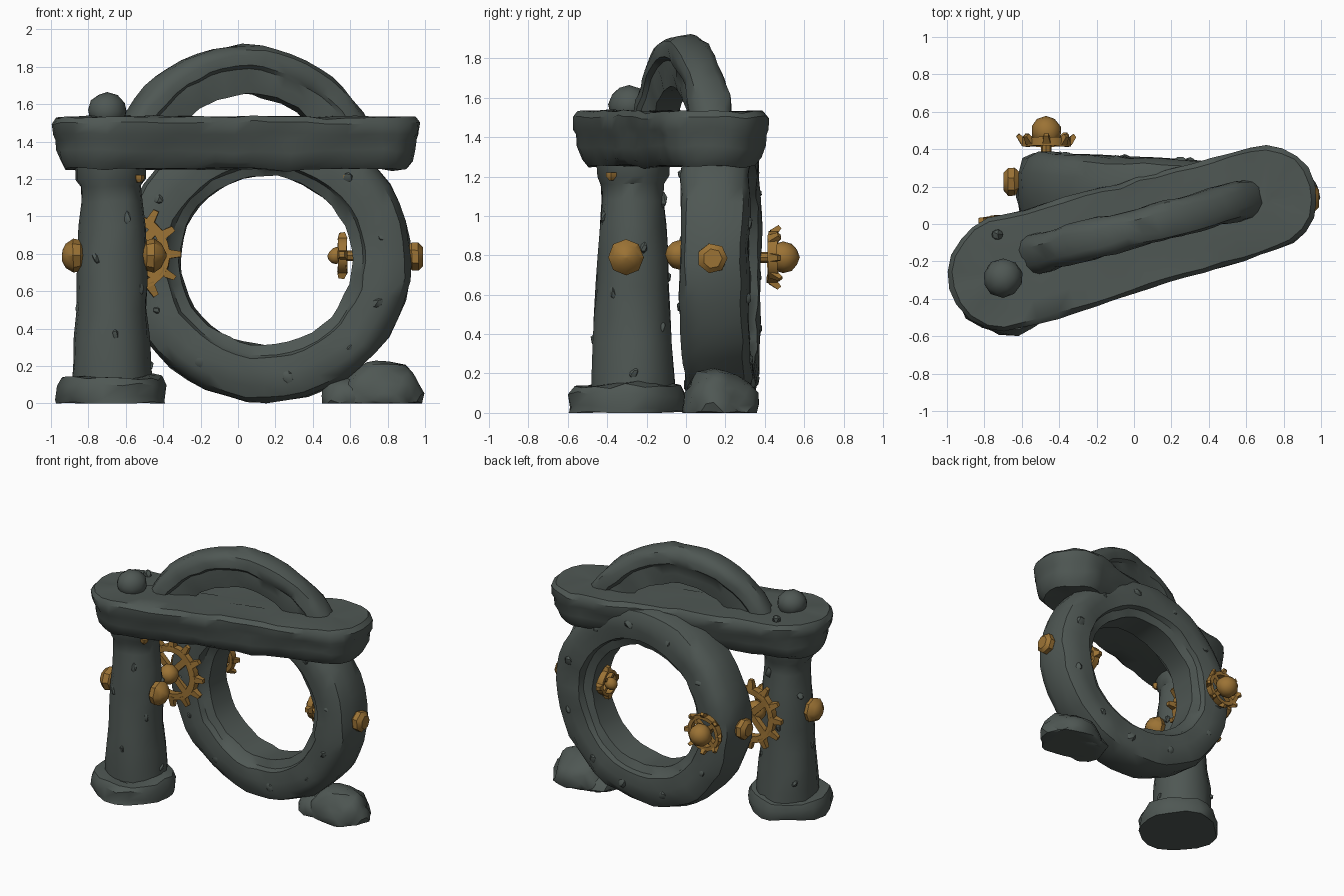
import bpy, bmesh, math, random
from mathutils import Vector, Matrix, noise

random.seed(4)
if "Cube" in bpy.data.objects:
    bpy.data.objects.remove(bpy.data.objects["Cube"], do_unlink=True)


def material(name, rgb):
    m = bpy.data.materials.new(name)
    m.use_nodes = True
    m.diffuse_color = (*rgb, 1)
    m.node_tree.nodes["Principled BSDF"].inputs["Base Color"].default_value = (*rgb, 1)
    return m


STONE = material("weathered stone", (0.078, 0.096, 0.088))
BRASS = material("old brass", (0.33, 0.17, 0.035))


def finish(bm, name, mat, rough=0.0, matrix=Matrix()):
    """Place the mesh, weather its surface and make an object of it."""
    bm.transform(matrix)
    for v in bm.verts:
        v.co += noise.noise_vector(v.co * 6) * rough
        v.co += noise.noise_vector(v.co * 17) * rough * 0.6
        v.co.z = max(v.co.z, 0)
    bmesh.ops.recalc_face_normals(bm, faces=bm.faces)
    mesh = bpy.data.meshes.new(name)
    bm.to_mesh(mesh)
    bm.free()
    mesh.materials.append(mat)
    ob = bpy.data.objects.new(name, mesh)
    bpy.context.collection.objects.link(ob)
    bpy.ops.object.select_all(action='DESELECT')
    ob.select_set(True)
    bpy.context.view_layer.objects.active = ob
    bpy.ops.object.shade_smooth_by_angle(angle=math.radians(38))


def loft(bm, rows, cap=True):
    """Join closed rows of points into a skin."""
    loops = [[bm.verts.new(p) for p in row] for row in rows]
    n = len(loops[0])
    for a, b in zip(loops, loops[1:]):
        for i in range(n):
            bm.faces.new((a[i], a[(i + 1) % n], b[(i + 1) % n], b[i]))
    if cap:
        bm.faces.new(loops[0])
        bm.faces.new(loops[-1])
    return loops


def sweep(bm, profile, start, end, steps):
    """Sweep (radius, depth) points about the y axis."""
    full = end - start > 6.28
    rows = []
    for i in range(steps + (not full)):
        a = start + (end - start) * i / steps
        rows.append([(r * math.cos(a), h, r * math.sin(a)) for r, h in profile])
    loops = loft(bm, rows, cap=not full)
    if full:
        a, b = loops[-1], loops[0]
        for i in range(len(a)):
            j = (i + 1) % len(a)
            bm.faces.new((a[i], a[j], b[j], b[i]))


def turned(name, loc, profile, mat, sides, rough=0.0, axis=(0, 0, 1)):
    """Lathe (radius, height) points along an axis."""
    bm = bmesh.new()
    loft(bm, [[(r * math.cos(math.tau * i / sides), r * math.sin(math.tau * i / sides), h)
               for i in range(sides)] for r, h in profile])
    turn = Vector(axis).to_track_quat('Z', 'Y').to_matrix().to_4x4()
    finish(bm, name, mat, rough, Matrix.Translation(loc) @ turn)


def rock(name, loc, size, rough, detail=2):
    bm = bmesh.new()
    bmesh.ops.create_icosphere(bm, subdivisions=detail, radius=1)
    finish(bm, name, STONE, rough, Matrix.Translation(loc) @ Matrix.Diagonal((*size, 1)))


def gear(name, loc, axis, radius, teeth, hub, thick, splay=0.0, width=0.16):
    """Wheel with tapered teeth, spokes and a faceted hub, facing along axis."""
    bm = bmesh.new()
    t = thick / 2
    sweep(bm, [(radius * 0.68, -t), (radius * 0.87, -t), (radius * 0.87, t), (radius * 0.68, t)],
          0, math.tau, 20)
    for i in range(teeth):
        m = (Matrix.Rotation(math.tau * i / teeth, 4, 'Y')
             @ Matrix.Translation((radius * 0.8, 0, 0))
             @ Matrix.Rotation(-splay, 4, 'Z')
             @ Matrix.Translation((radius * 0.15, 0, 0))
             @ Matrix.Rotation(math.pi / 2, 4, 'Y') @ Matrix.Rotation(math.pi / 4, 4, 'Z'))
        bmesh.ops.create_cone(bm, cap_ends=True, segments=4, radius1=radius * width,
                              radius2=radius * width * 0.55, depth=radius * 0.34, matrix=m)
    for i in range(4):
        m = (Matrix.Rotation(math.tau * (i + 0.5) / 4, 4, 'Y')
             @ Matrix.Translation((radius * 0.4, 0, 0))
             @ Matrix.Diagonal((radius * 0.8, thick * 0.8, radius * 0.2, 1)))
        bmesh.ops.create_cube(bm, size=1, matrix=m)
    bmesh.ops.create_icosphere(bm, subdivisions=2, radius=hub,
                               matrix=Matrix.Translation((0, -hub * 0.7, 0)))
    turn = Vector(axis).to_track_quat('-Y', 'Z').to_matrix().to_4x4()
    finish(bm, name, BRASS, 0.008, Matrix.Translation(loc) @ turn)


# Big standing stone ring, stepped on both faces
half = [(0.452, 0.10), (0.505, 0.125), (0.52, 0.165), (0.60, 0.175), (0.675, 0.17),
        (0.73, 0.14), (0.755, 0.06)]
bm = bmesh.new()
sweep(bm, [(r, -h) for r, h in half] + half[::-1], 0, math.tau, 44)
RING = (Matrix.Translation((0.15, 0.175, 0.762)) @ Matrix.Rotation(-0.05, 4, 'Z')
        @ Matrix.Diagonal((1.03, 1, 1, 1)))
finish(bm, "stone_ring", STONE, 0.015, RING)

# Chipped flakes on both faces of the ring
for side in (-1, 1):
    for i in range(11):
        a = math.tau * (i + random.uniform(0.2, 0.7)) / 11
        s = random.uniform(0.025, 0.045)
        rock("ring_flake", RING @ Vector((0.63 * math.cos(a), side * 0.165, 0.63 * math.sin(a))),
             (s, 0.022, s), 0.02, 1)

# Tapered pillar with its foot
PILLAR = (-0.675, -0.27, 0)
turned("pillar", PILLAR, [(0.215, 0.08), (0.21, 0.2), (0.205, 0.35), (0.195, 0.5), (0.188, 0.65),
                          (0.18, 0.8), (0.173, 0.95), (0.163, 1.08), (0.163, 1.16),
                          (0.185, 1.2), (0.19, 1.3)], STONE, 18, 0.015)
turned("pillar_foot", (-0.675, -0.305, 0), [(0.285, 0), (0.29, 0.03), (0.295, 0.09), (0.27, 0.13),
                                            (0.2, 0.145)], STONE, 18, 0.03)

# Chipped flakes around the pillar
for i in range(12):
    a, z = i * 2.4, 0.2 + i * 0.08
    r = 0.207 - 0.04 * z
    rock("pillar_flake", (PILLAR[0] + r * math.cos(a), PILLAR[1] + r * math.sin(a), z),
         (0.022, 0.022, 0.035), 0.02, 1)


# Long lintel slab with round ends
def capsule(inset, z):
    a, b = Vector((-0.69, -0.265)), Vector((0.695, 0.135))
    lean = (b - a).angle_signed(Vector((1, 0)))
    pts = []
    for start, stop, r, turn in ((a, b, 0.305, math.pi / 2), (b, a, 0.285, -math.pi / 2)):
        for i in range(11):
            t = lean + turn + math.pi * i / 10
            pts.append((*(start + Vector((math.cos(t), math.sin(t))) * (r - inset)), z))
        end_r = 0.285 if start == a else 0.305
        off = Vector((math.cos(t), math.sin(t)))
        for i in range(1, 14):
            k = i / 14
            pts.append((*(start.lerp(stop, k) + off * (r + (end_r - r) * k - inset)), z))
    return pts


bm = bmesh.new()
loft(bm, [capsule(*p) for p in [(0.2, 1.255), (0.075, 1.255), (0.045, 1.29), (0.025, 1.35),
                                (0.02, 1.41), (0.005, 1.44), (0, 1.5), (0.025, 1.53),
                                (0.12, 1.53), (0.24, 1.53)]])
finish(bm, "lintel", STONE, 0.016)

# Half arch standing on the lintel, with a shallow raised rim
half = [(0.5, 0.07), (0.57, 0.08), (0.63, 0.08), (0.65, 0.1), (0.70, 0.1), (0.735, 0.085),
        (0.76, 0.045)]
bm = bmesh.new()
sweep(bm, [(r, -h) for r, h in half] + half[::-1], 0.22, math.pi - 0.22, 24)
finish(bm, "top_arch", STONE, 0.016,
       Matrix.Translation((0.035, -0.015, 1.155)) @ Matrix.Rotation(0.255, 4, 'Z'))

# Loose rocks
rock("lintel_knob", (-0.70, -0.29, 1.565), (0.105, 0.105, 0.1), 0.008)
rock("lintel_pebble", (-0.73, -0.06, 1.54), (0.035, 0.03, 0.035), 0.01, 1)
rock("ring_boulder", (0.745, 0.165, 0.05), (0.24, 0.2, 0.165), 0.035, 3)
rock("ring_boulder_toe", (0.6, 0.15, 0.03), (0.17, 0.17, 0.12), 0.03)

# Brass bolts on the pillar and the ring
bulb = [(0.04, -0.06), (0.05, 0), (0.082, 0.02), (0.092, 0.06), (0.065, 0.1), (0.03, 0.12)]
cap = [(0.05, -0.03), (0.078, 0.0), (0.078, 0.035), (0.05, 0.06)]
turned("pillar_bolt_outer", (-0.82, -0.30, 0.79), bulb, BRASS, 8, 0.005, (-1, 0, 0))
turned("pillar_bolt_inner", (-0.51, -0.305, 0.79), bulb + [(0.008, 0.13)], BRASS, 8, 0.005, (1, 0, 0))
turned("ring_bolt_left", (0.93, 0.135, 0.785), cap, BRASS, 7, 0.004, (1, 0, 0))
turned("ring_bolt_right", (-0.64, 0.23, 0.785), cap, BRASS, 7, 0.004, (-1, 0, 0))

# Brass gears and their axles
gear("front_gear", (-0.57, 0.02, 0.80), (0, -1, 0), 0.235, 12, 0.075, 0.05)
gear("back_gear", (-0.47, 0.44, 0.79), (0, 1, 0), 0.15, 8, 0.08, 0.05, 0.8, 0.2)
gear("inner_gear", (0.56, 0.16, 0.79), (-1, 0, 0), 0.11, 4, 0.045, 0.045, 0.15, 0.34)
axle = [(0.028, 0), (0.028, 0.12)]
turned("back_axle", (-0.47, 0.34, 0.79), axle, BRASS, 8, 0, (0, 1, 0))
turned("inner_axle", (0.66, 0.16, 0.79), axle, BRASS, 8, 0, (-1, 0, 0))

# Small brass pins under the lintel
for x, y in ((-0.53, -0.38), (0.58, 0.0)):
    turned("lintel_pin", (x, y, 1.18), [(0.012, 0), (0.03, 0.02), (0.03, 0.04)], BRASS, 6)
